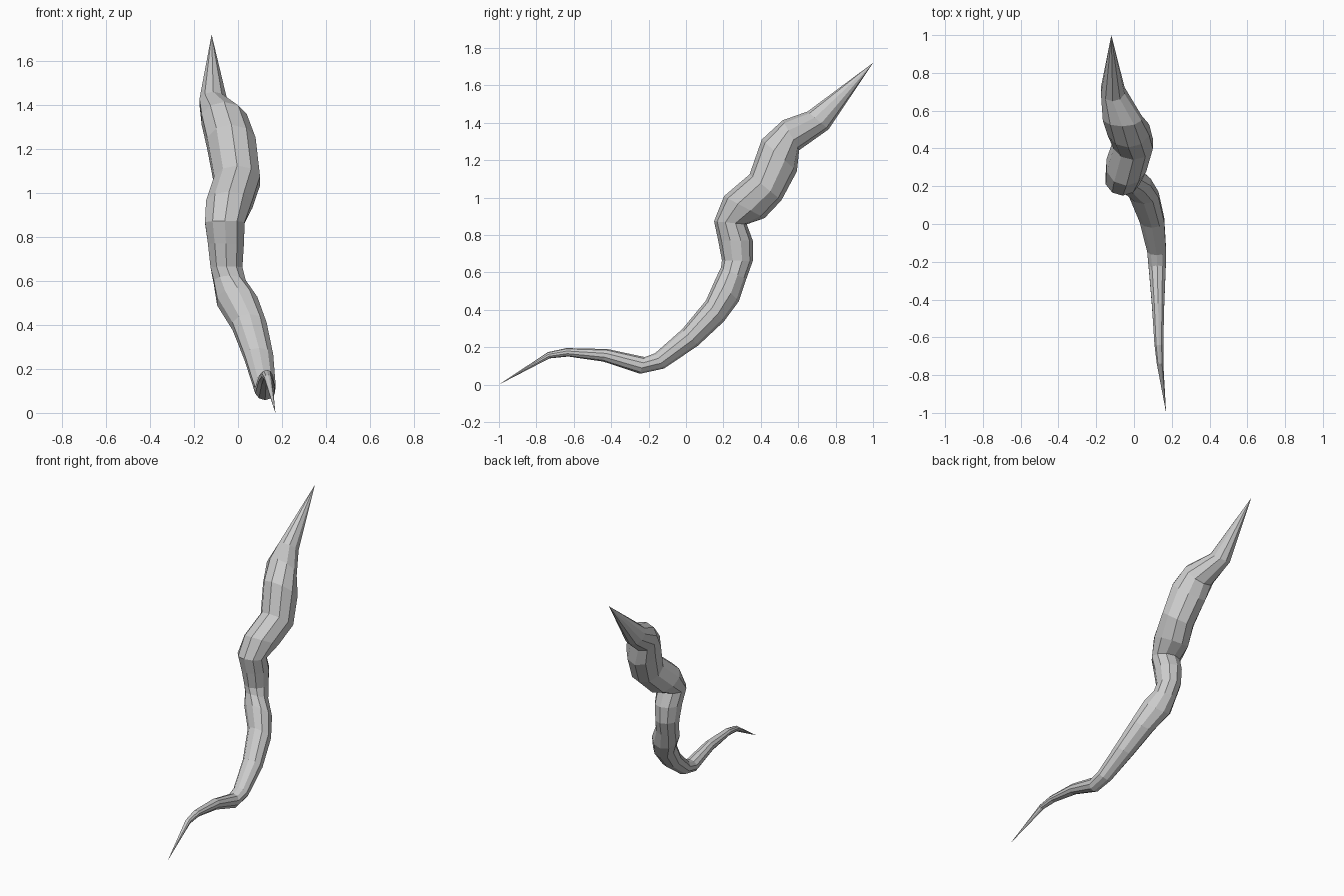
import bpy, bmesh
from math import sin, cos, pi, radians
from mathutils import Vector

if "Cube" in bpy.data.objects:
    bpy.data.objects.remove(bpy.data.objects["Cube"])

SIDES = 10

# Each section: upper edge (y, z), lower edge (y, z), then x range
sections = [
    (-.74, .173, -.73, .14, .12, .155),
    (-.64, .195, -.63, .15, .108, .155),
    (-.42, .19, -.443, .123, .095, .16),
    (-.22, .147, -.245, .058, .078, .168),
    (-.165, .168, -.117, .086, .07, .17),
    (-.02, .296, .064, .208, .03, .16),
    (.107, .45, .203, .338, -.025, .13),
    (.16, .57, .283, .446, -.095, .088),
    (.187, .625, .322, .563, -.11, .035),
    (.192, .665, .357, .66, -.125, .02),
    (.172, .77, .357, .77, -.137, .027),
    (.15, .873, .325, .857, -.15, .03),
    (.203, 1.007, .42, .89, -.145, .065),
    (.34, 1.124, .51, .985, -.108, .10),
    (.405, 1.31, .593, 1.14, -.14, .08),
    (.517, 1.413, .605, 1.253, -.165, .04),
    (.65, 1.46, .763, 1.365, -.175, -.05),
]
low_tip = (.17, -1, 0)
high_tip = (-.12, 1, 1.72)

bm = bmesh.new()


def ring(uy, uz, ly, lz, x0, x1):
    """Oval section spanning the two side-view edges and the x range."""
    cx = (x0 + x1) / 2
    up, low = Vector((cx, uy, uz)), Vector((cx, ly, lz))
    mid, half = (up + low) / 2, (up - low) / 2
    rx = (x1 - x0) / 2 / cos(pi / SIDES)
    across = Vector((rx, 0, 0))
    return [bm.verts.new(mid + half * cos(2 * pi * i / SIDES) + across * sin(2 * pi * i / SIDES))
            for i in range(SIDES)]


rings = [ring(*s) for s in sections]

# Skin between neighbouring sections
for a, b in zip(rings, rings[1:]):
    for i in range(SIDES):
        j = (i + 1) % SIDES
        bm.faces.new((a[i], a[j], b[j], b[i]))

# Pointed ends
for tip, r in ((low_tip, rings[0]), (high_tip, rings[-1])):
    t = bm.verts.new(tip)
    for i in range(SIDES):
        bm.faces.new((r[i], r[(i + 1) % SIDES], t))

bmesh.ops.recalc_face_normals(bm, faces=bm.faces)
mesh = bpy.data.meshes.new("twisted_horn")
bm.to_mesh(mesh)
bm.free()
obj = bpy.data.objects.new("twisted_horn", mesh)
bpy.context.collection.objects.link(obj)
